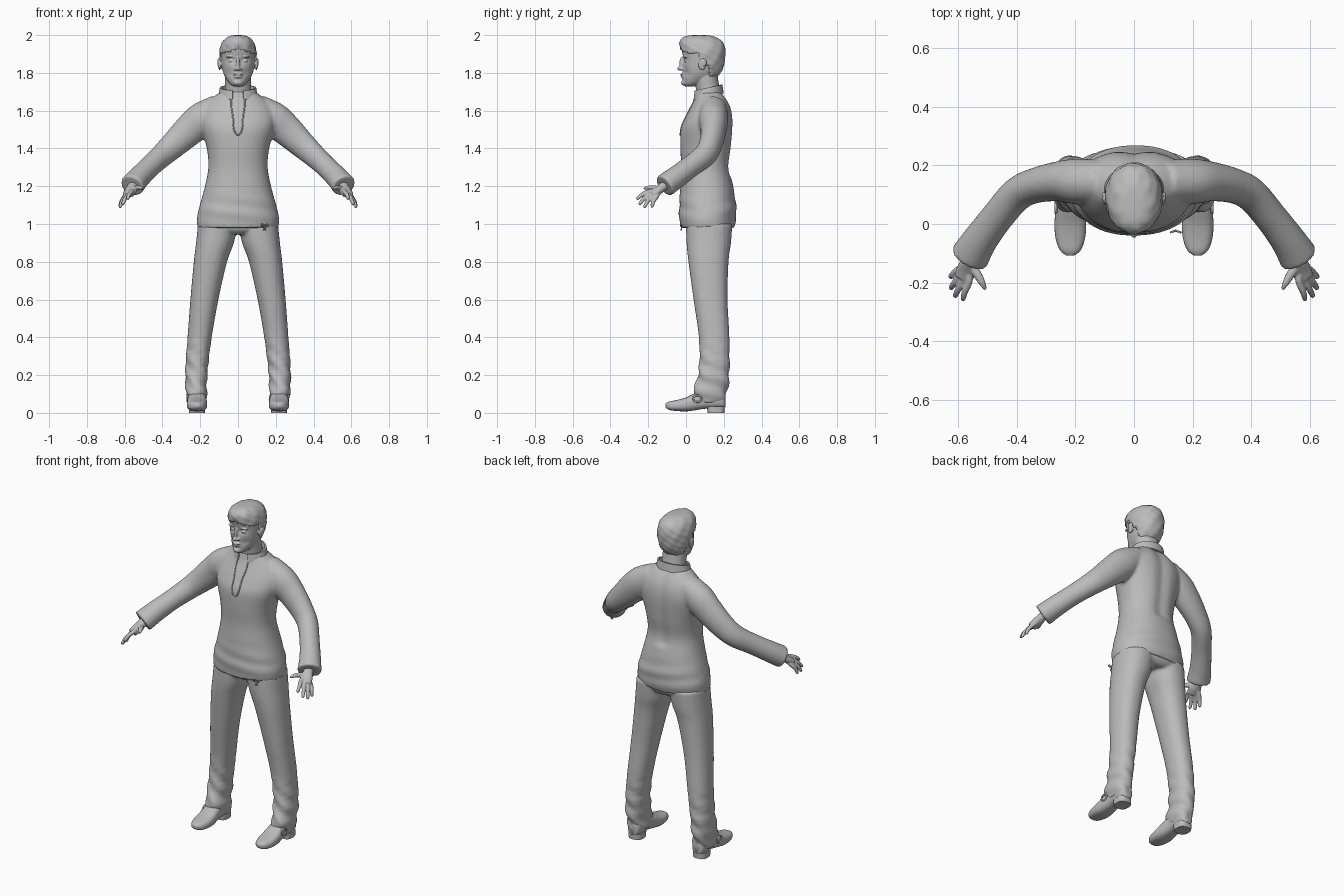
import bpy, bmesh, math
from mathutils import Vector, Matrix

if "Cube" in bpy.data.objects:
    bpy.data.objects.remove(bpy.data.objects["Cube"])

mat = bpy.data.materials.new("plain_grey")
mat.diffuse_color = (0.5, 0.5, 0.5, 1)
mat.use_nodes = True
mat.node_tree.nodes["Principled BSDF"].inputs["Base Color"].default_value = mat.diffuse_color


def finish(name, bm, voxel=0, smooth=0, angle=180):
    """Turn a bmesh into a smooth object, optionally fusing its overlapping parts."""
    bmesh.ops.recalc_face_normals(bm, faces=bm.faces)
    me = bpy.data.meshes.new(name)
    bm.to_mesh(me)
    bm.free()
    me.materials.append(mat)
    ob = bpy.data.objects.new(name, me)
    bpy.context.collection.objects.link(ob)
    me.shade_smooth()
    if angle < 180:
        me.set_sharp_from_angle(angle=math.radians(angle))
    if voxel:
        m = ob.modifiers.new("fuse", 'REMESH')
        m.mode, m.voxel_size, m.use_smooth_shade = 'VOXEL', voxel, True
    if smooth:
        m = ob.modifiers.new("soften", 'SMOOTH')
        m.factor, m.iterations = 0.5, smooth
    return ob


def resample(rows, k):
    """Catmull-Rom interpolation of number rows."""
    out = []
    for i in range(len(rows) - 1):
        p = [rows[max(0, min(len(rows) - 1, i + j))] for j in (-1, 0, 1, 2)]
        for s in range(k):
            t = s / k
            out.append([0.5 * (2 * b + (c - a) * t + (2 * a - 5 * b + 4 * c - d) * t * t
                               + (3 * b - a - 3 * c + d) * t ** 3) for a, b, c, d in zip(*p)])
    return out + [list(rows[-1])]


def skin(bm, rings, caps=True):
    vs = [[bm.verts.new(p) for p in r] for r in rings]
    n = len(vs[0])
    for a, b in zip(vs, vs[1:]):
        for i in range(n):
            bm.faces.new((a[i], a[(i + 1) % n], b[(i + 1) % n], b[i]))
    if caps:
        bm.faces.new(vs[0][::-1])
        bm.faces.new(vs[-1])
    return vs


def spow(v, p):
    return math.copysign(abs(v) ** p, v)


def stack(bm, rows, k=5, n=48, p=0.9, grow=0, warp=None, caps=True):
    """Horizontal rings: z, centre x, half width, front y, back y."""
    rings = []
    for z, cx, hw, yf, yb in resample(rows, k):
        cy, ry = (yf + yb) / 2, (yb - yf) / 2 + grow
        ring = []
        for i in range(n):
            a = 2 * math.pi * i / n
            q = Vector((cx + (hw + grow) * spow(math.cos(a), p), cy + ry * spow(math.sin(a), p), z))
            ring.append(warp(q, a) if warp else q)
        rings.append(ring)
    return skin(bm, rings, caps)


def tube(bm, rows, k=5, n=24):
    """Rings across a path: x, y, z, side radius, upright radius."""
    rows = resample(rows, k)
    c = [Vector(r[:3]) for r in rows]
    rings = []
    for i, r in enumerate(rows):
        t = (c[min(i + 1, len(c) - 1)] - c[max(i - 1, 0)]).normalized()
        side = t.cross(Vector((0, 0, 1)))
        side = side.normalized() if side.length > 0.01 else Vector((1, 0, 0))
        up = side.cross(t)
        rings.append([c[i] + side * r[3] * math.cos(2 * math.pi * j / n)
                      + up * r[4] * math.sin(2 * math.pi * j / n) for j in range(n)])
    skin(bm, rings)


def blob(bm, loc, size, rot=0):
    m = Matrix.Translation(loc) @ Matrix.Rotation(rot, 4, 'Y') @ Matrix.Diagonal((*size, 1))
    bmesh.ops.create_uvsphere(bm, u_segments=20, v_segments=12, radius=1, matrix=m)


def flip(rows, s):
    return [(s * r[0], *r[1:]) for r in rows]


# Shirt: body and both sleeves fused into one surface
def shirt_folds(q, a):
    q.y += 0.004 * math.sin(q.z * 70 + 2 * math.cos(a)) * max(0, 1 - abs(q.z - 1.08) / 0.12)
    if math.sin(a) > 0 and q.z > 1.25:      # hollow along the spine
        q.y -= 0.012 * math.exp(-(q.x / 0.035) ** 2)
    return q


bm = bmesh.new()
stack(bm, [(0.98, 0, .215, -.03, .255), (1.03, 0, .217, -.036, .265), (1.09, 0, .205, -.036, .266),
           (1.2, 0, .175, -.03, .25), (1.3, 0, .157, -.025, .23), (1.4, 0, .165, -.03, .242),
           (1.5, 0, .192, -.028, .25), (1.56, 0, .2, -.005, .25), (1.61, 0, .185, .02, .242),
           (1.65, 0, .155, .04, .225), (1.68, 0, .12, .05, .205), (1.705, 0, .085, .055, .185)],
      warp=shirt_folds)
sleeve = [(.1, .145, 1.62, .07, .07), (.19, .145, 1.555, .078, .09), (.26, .145, 1.495, .068, .084),
          (.34, .13, 1.42, .06, .072), (.4, .1, 1.365, .058, .064), (.465, .025, 1.305, .056, .058),
          (.525, -.055, 1.245, .06, .06), (.562, -.115, 1.202, .068, .062)]
for s in (1, -1):
    tube(bm, flip(sleeve, s))
shirt = finish("shirt", bm, 0.009, 4)

# Stand collar, open at the front
bm = bmesh.new()
rows = []
for i in range(41):
    a = -math.pi / 2 + 0.3 + (2 * math.pi - 0.6) * i / 40
    c, s = math.cos(a), math.sin(a)
    rows.append([bm.verts.new((c * r, .118 + s * r * .78, z + .016 * s)) for r, z in
                 ((.104, 1.675), (.1, 1.7), (.096, 1.722), (.086, 1.722), (.082, 1.67))])
for a, b in zip(rows, rows[1:]):
    for j in range(5):
        bm.faces.new((a[j], a[(j + 1) % 5], b[(j + 1) % 5], b[j]))
bm.faces.new(rows[0])
bm.faces.new(rows[-1][::-1])
finish("collar", bm, angle=50)

# Neck slit trim, laid on the chest
bpy.context.view_layer.update()
chest = shirt.evaluated_get(bpy.context.evaluated_depsgraph_get())
bm = bmesh.new()
half = [(.034, 1.67), (.035, 1.62), (.027, 1.57), (.025, 1.52), (.016, 1.485), (0, 1.472)]
line = half + [(-x, z) for x, z in half[-2::-1]]
path = []
for x, z in resample(line, 4):
    hit, loc, nor, idx = chest.ray_cast(Vector((x, -1, z)), Vector((0, 1, 0)))
    path.append((x, loc.y if hit else .05, z, .004, .004))
tube(bm, path, 1, 8)
finish("neck_slit_trim", bm)


# Trousers: pelvis and legs with folds above the hem
def leg_folds(q, a):
    f = max(0, min(1, (0.42 - q.z) / 0.2))
    q.y += 0.006 * f * math.sin(q.z * 62 + 3 * a)
    q.x += 0.004 * f * math.sin(q.z * 75 + 2 * a)
    return q


bm = bmesh.new()
leg = [(.055, .217, .052, .05, .205), (.1, .22, .055, .035, .215), (.15, .222, .057, .05, .225),
       (.25, .218, .06, .07, .23), (.4, .203, .064, .068, .23), (.6, .178, .074, .04, .22),
       (.8, .146, .088, .013, .225), (.9, .122, .1, .003, .238), (1.0, .107, .105, 0, .245)]
for s in (1, -1):
    stack(bm, [(z, s * x, w, f, b) for z, x, w, f, b in leg], n=40, warp=leg_folds)
stack(bm, [(.945, 0, .1, .03, .22), (.97, 0, .19, .005, .243), (1.01, 0, .2, 0, .25)])
finish("trousers", bm, 0.008, 4)

# Shoes: upper, heel and ankle, with a side buckle
shoe = [(-.108, .012, .03, .05), (-.09, .035, .016, .06), (-.05, .05, .01, .068), (0, .054, .008, .082),
        (.05, .05, .014, .105), (.1, .045, .022, .12), (.16, .045, .024, .12), (.198, .036, .026, .11),
        (.208, .02, .03, .1)]
for s, side in ((1, "left"), (-1, "right")):
    bm = bmesh.new()
    rings = []
    for y, w, z0, z1 in resample(shoe, 4):
        rings.append([(s * .217 + w * spow(math.cos(t), .7), y,
                       (z0 + z1) / 2 + (z1 - z0) / 2 * spow(math.sin(t), .8))
                      for t in [2 * math.pi * i / 28 for i in range(28)]])
    skin(bm, rings)
    finish(side + "_shoe", bm, angle=60)
    bm = bmesh.new()
    stack(bm, [(0, s * .217, .042, .115, .203), (.035, s * .217, .043, .11, .205)], 1, 28, .7)
    finish(side + "_heel", bm, angle=40)
    bm = bmesh.new()
    ring = [(s * .266, .06 + .022 * math.cos(t), .075 + .018 * math.sin(t), .005, .005)
            for t in [2 * math.pi * i / 12 for i in range(13)]]
    tube(bm, ring, 1, 8)
    finish(side + "_buckle", bm)

# Hands: wrist, palm, four fingers and thumb
fingers = [((.562, -.195, 1.172), (.585, -.262, 1.132)), ((.58, -.19, 1.157), (.612, -.25, 1.102)),
           ((.594, -.177, 1.147), (.626, -.222, 1.087)), ((.602, -.158, 1.142), (.627, -.182, 1.088))]
for s, side in ((1, "left"), (-1, "right")):
    bm = bmesh.new()
    tube(bm, flip([(.545, -.09, 1.22, .028, .024), (.56, -.125, 1.195, .028, .024),
                   (.57, -.155, 1.172, .034, .022), (.582, -.185, 1.155, .032, .018)], s))
    for a, b in fingers:
        a, b = Vector(a), Vector(b)
        root = a.lerp(Vector((.565, -.14, 1.18)), .6)
        pts = [(root, .013), (a, .0125), (a.lerp(b, .5) + Vector((.003, -.003, .004)), .011),
               (b.lerp(a, .1), .009), (b, .004)]
        tube(bm, flip([(*p, r, r) for p, r in pts], s), 4, 12)
    tube(bm, flip([(.56, -.14, 1.185, .016, .016), (.535, -.17, 1.19, .015, .014),
                   (.518, -.2, 1.192, .012, .011), (.506, -.224, 1.187, .005, .005)], s), 4, 12)
    finish(side + "_hand", bm, 0.004, 3)

# Head: skull, neck and facial features
skull = [(1.727, 0, .022, -.008, .035), (1.74, 0, .046, -.02, .09), (1.77, 0, .069, -.022, .15),
         (1.8, 0, .083, -.022, .182), (1.84, 0, .092, -.02, .2), (1.88, 0, .096, -.02, .206),
         (1.92, 0, .096, -.028, .207), (1.96, 0, .084, -.033, .196), (1.985, 0, .062, -.018, .165),
         (1.997, 0, .036, .01, .13), (2.0, 0, .01, .05, .09)]


def sockets(q, a):
    if q.y < .06:
        for s in (1, -1):
            q.y += .012 * math.exp(-((q.x - s * .036) / .018) ** 2 - ((q.z - 1.866) / .012) ** 2)
            q.y += .008 * math.exp(-((q.x - s * .045) / .02) ** 2 - ((q.z - 1.8) / .02) ** 2)
    return q


bm = bmesh.new()
stack(bm, skull, 5, 64, .95, -.005, sockets)
tube(bm, [(0, .13, 1.64, .075, .07), (0, .115, 1.72, .07, .062), (0, .1, 1.8, .07, .065)])
blob(bm, (0, -.022, 1.85), (.01, .014, .034))               # nose bridge
blob(bm, (0, -.03, 1.823), (.013, .018, .012))              # nose tip
blob(bm, (0, -.018, 1.792), (.026, .013, .006))             # upper lip
blob(bm, (0, -.016, 1.779), (.022, .013, .007))             # lower lip
blob(bm, (0, -.01, 1.748), (.024, .016, .015))              # chin
for s in (1, -1):
    blob(bm, (s * .015, -.02, 1.82), (.009, .012, .008))    # nostril
    blob(bm, (s * .036, .005, 1.864), (.016, .014, .009))   # eye
    blob(bm, (s * .038, -.004, 1.886), (.026, .011, .005), s * .12)  # brow
    blob(bm, (s * .097, .085, 1.845), (.009, .021, .032))   # ear
    blob(bm, (s * .103, .092, 1.855), (.007, .018, .022))   # ear rim
finish("head", bm, 0.004, 3)


# Hair: wavy cap trimmed along the hairline
def waves(q, a):
    d = .0025 * math.sin(9 * a + q.z * 50) * math.sin(q.z * 110)
    return q + Vector((q.x, q.y - .09, 0)).normalized() * d


bm = bmesh.new()
stack(bm, skull, 5, 64, .95, .001, waves)
bare = [v for v in bm.verts if v.co.z < 1.775 or (v.co.y < .065 and v.co.z < 1.92 - .25 * abs(v.co.x))
        or (v.co.y < .12 and v.co.z < 1.835)]
bmesh.ops.delete(bm, geom=bare, context='VERTS')
hair = finish("hair", bm)
m = hair.modifiers.new("thickness", 'SOLIDIFY')
m.thickness, m.offset = .01, -1

# Drawstring bow at the shirt hem
bm = bmesh.new()
for s in (1, -1):
    tube(bm, [(.142, -.022, .99, .003, .003), (.142 + s * .014, -.028, 1.0, .003, .003),
              (.142 + s * .016, -.028, .988, .003, .003), (.142, -.022, .988, .003, .003)], 4, 8)
    tube(bm, [(.142, -.022, .99, .003, .003), (.142 + s * .006, -.026, .965, .003, .003)], 2, 8)
finish("hem_bow", bm)
